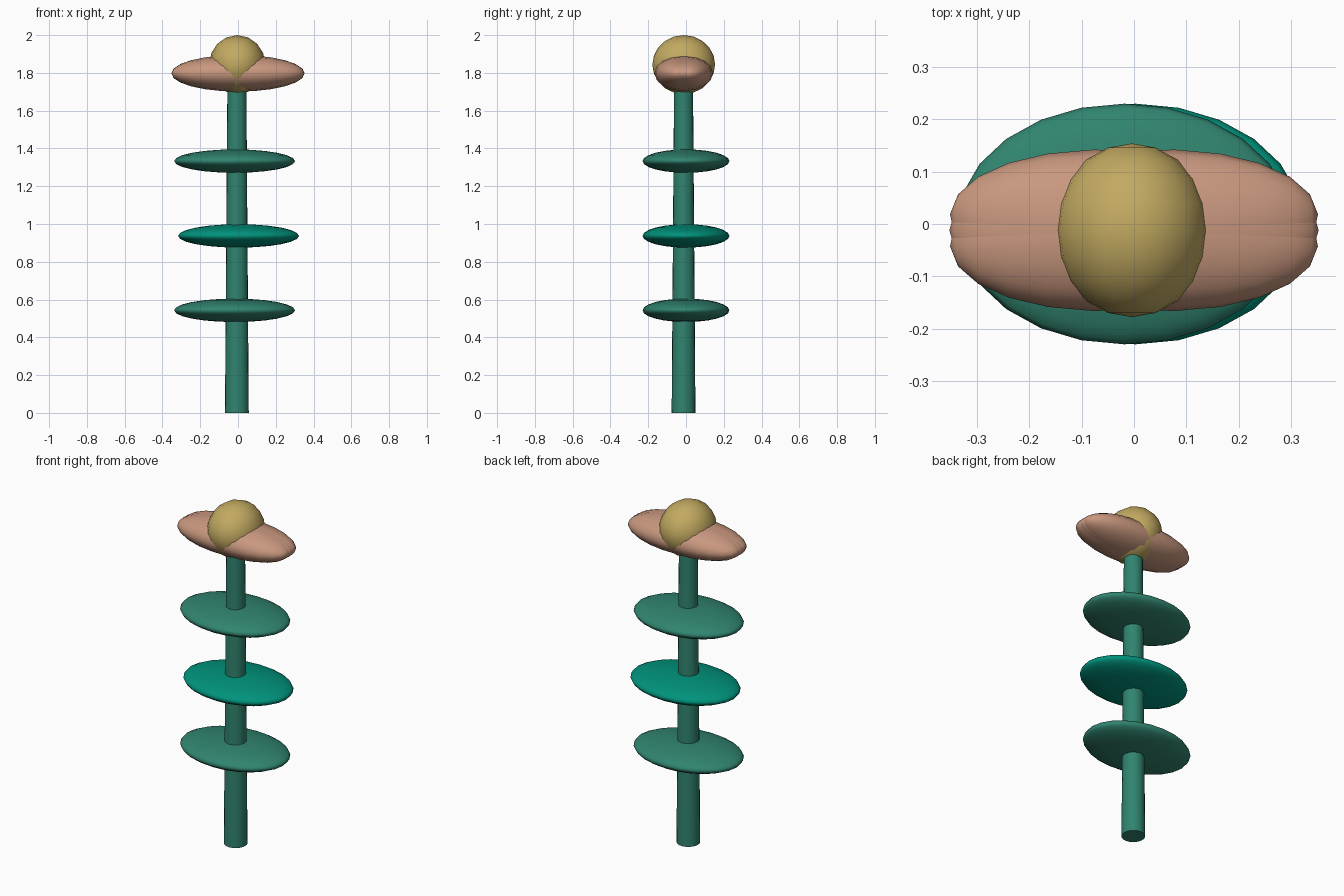
import bpy
from math import radians, pi

if "Cube" in bpy.data.objects:
    bpy.data.objects.remove(bpy.data.objects["Cube"])


def material(name, rgb):
    m = bpy.data.materials.new(name)
    m.diffuse_color = (*rgb, 1)
    m.use_nodes = True
    m.node_tree.nodes["Principled BSDF"].inputs["Base Color"].default_value = m.diffuse_color
    return m


STEM = material("stem_green", (0.03, 0.23, 0.16))
BRIGHT = material("bright_green", (0.0, 0.29, 0.2))
PETAL = material("petal_pink", (0.58, 0.31, 0.21))
YELLOW = material("yellow", (0.54, 0.40, 0.12))


def finish(name, mat):
    ob = bpy.context.object
    ob.name = name
    ob.data.materials.append(mat)
    bpy.ops.object.shade_smooth_by_angle(angle=radians(60))
    return ob


def ellipsoid(name, loc, size, mat, rot=(0, 0, 0), segs=24, rings=12, pole="Z"):
    # pole chooses the axis along which the sphere's poles lie
    bpy.ops.mesh.primitive_uv_sphere_add(segments=segs, ring_count=rings, radius=1)
    ob = bpy.context.object
    turn = {"Z": (0, 0, 0), "X": (0, pi / 2, 0), "Y": (pi / 2, 0, 0)}[pole]
    ob.rotation_euler = turn
    bpy.ops.object.transform_apply(location=False, rotation=True, scale=False)
    ob.location, ob.scale, ob.rotation_euler = loc, size, rot
    return finish(name, mat)


# Slightly tapered stem
bpy.ops.mesh.primitive_cone_add(vertices=20, radius1=0.063, radius2=0.05,
                                depth=1.76, location=(-0.006, -0.013, 0.88))
finish("stem", STEM)

# Three flat oval leaf discs
for i, (x, z, mat) in enumerate([(-0.018, 0.543, STEM), (0.003, 0.937, BRIGHT),
                                 (-0.018, 1.333, STEM)]):
    ellipsoid(f"leaf_{i + 1}", (x, 0, z), (0.32, 0.23, 0.062), mat)

# Overlapping long petals fanned by a few degrees
for i, a in enumerate((-5, 0, 5)):
    ellipsoid(f"petal_{i + 1}", (0, -0.012, 1.798), (0.353, 0.152, 0.097), PETAL,
              rot=(0, 0, radians(a)), segs=16, rings=12, pole="X")

# Round flower centre
ellipsoid("flower_centre", (-0.004, -0.012, 1.844), (0.149, 0.166, 0.156), YELLOW,
          segs=16, rings=10, pole="Y")
